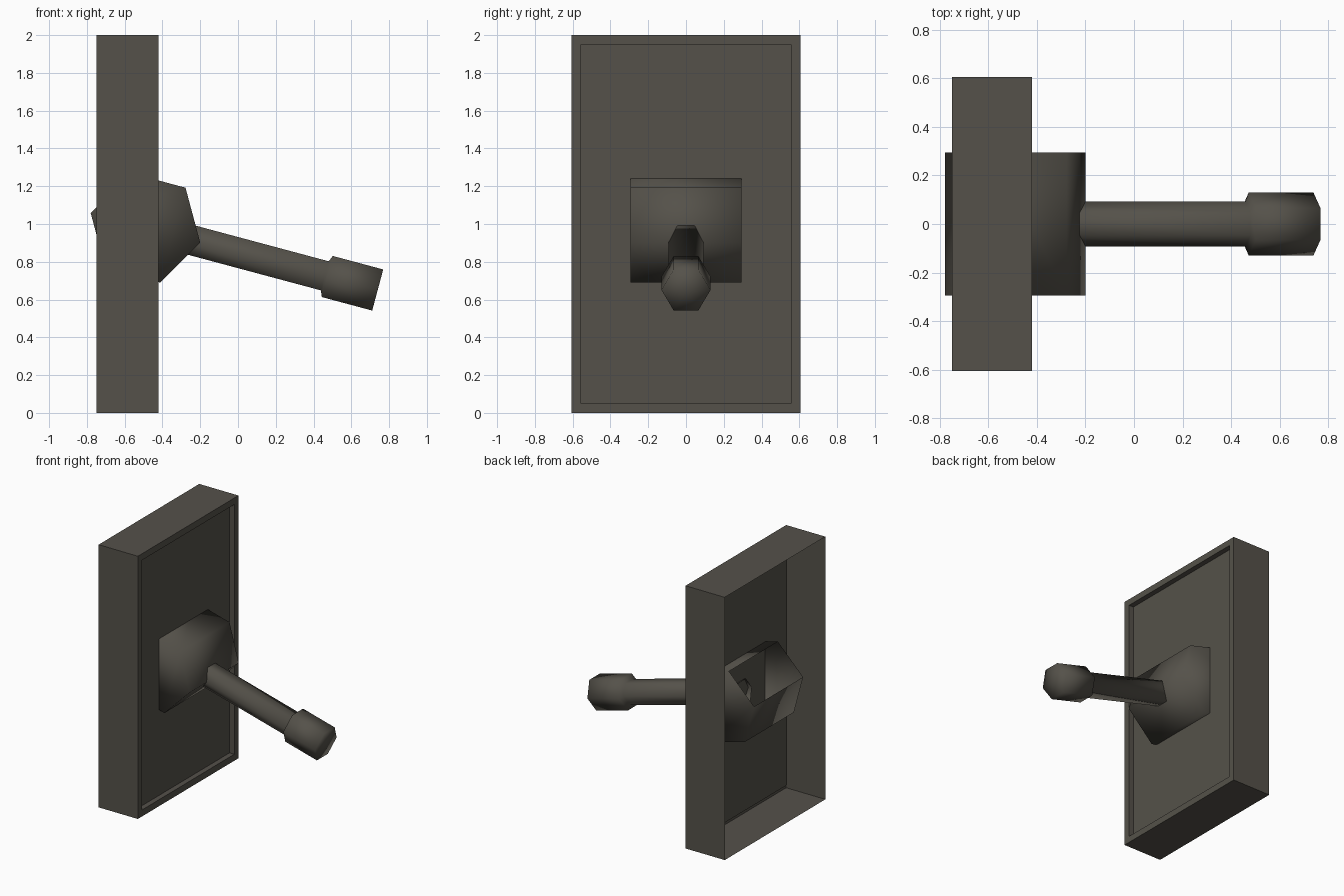
import bpy, bmesh, math
from mathutils import Vector

if "Cube" in bpy.data.objects:
    bpy.data.objects.remove(bpy.data.objects["Cube"])

mat = bpy.data.materials.new("dark warm grey")
mat.diffuse_color = (0.09, 0.083, 0.068, 1)
mat.use_nodes = True
mat.node_tree.nodes["Principled BSDF"].inputs["Base Color"].default_value = mat.diffuse_color

TILT = math.radians(15)          # lever and hub lean down towards +x
PIVOT = (-0.49, 0, 0.98)


def add_object(name, bm, smooth=False, tilted=False):
    bmesh.ops.recalc_face_normals(bm, faces=bm.faces)
    for f in bm.faces:
        f.smooth = smooth
    me = bpy.data.meshes.new(name)
    bm.to_mesh(me)
    bm.free()
    me.materials.append(mat)
    ob = bpy.data.objects.new(name, me)
    bpy.context.collection.objects.link(ob)
    if tilted:
        ob.location = PIVOT
        ob.rotation_euler = (0, TILT, 0)
    return ob


def hexagon(r):
    return [(r * math.cos(k * math.pi / 3), r * math.sin(k * math.pi / 3)) for k in range(6)]


# wall plate: box open at the back, with a recessed front panel
bm = bmesh.new()
bmesh.ops.create_cube(bm, size=1)
for v in bm.verts:
    v.co = Vector((-0.585 + v.co.x * 0.33, v.co.y * 1.21, 1 + v.co.z * 2))
bm.normal_update()
back = [f for f in bm.faces if f.normal.x < -0.9]
front = [f for f in bm.faces if f.normal.x > 0.9][0]
bmesh.ops.inset_individual(bm, faces=[front], thickness=0.07)
bmesh.ops.inset_individual(bm, faces=[front], thickness=0)
for v in front.verts:
    v.co.x = -0.46
bmesh.ops.delete(bm, geom=back, context='FACES_ONLY')
add_object("wall_plate", bm)

# hub: hexagonal prism across the plate, upper back side left open
bm = bmesh.new()
sides = [[bm.verts.new((x, y, z)) for x, z in hexagon(0.3)] for y in (-0.295, 0.295)]
for ring in sides:
    bm.faces.new(ring)
for k in range(6):
    if k != 2:
        j = (k + 1) % 6
        bm.faces.new((sides[0][k], sides[0][j], sides[1][j], sides[1][k]))
add_object("pivot_hub", bm, smooth=True, tilted=True)

# lever: six-sided rod widening into a grip, open at the hidden end
bm = bmesh.new()
profile = [(0, 0.092), (0.983, 0.092), (0.997, 0.13), (1.273, 0.13)]
rings = [[bm.verts.new((t, a, b)) for a, b in hexagon(r)] for t, r in profile]
for r0, r1 in zip(rings, rings[1:]):
    for k in range(6):
        j = (k + 1) % 6
        bm.faces.new((r0[k], r0[j], r1[j], r1[k]))
tip = bm.verts.new((1.273, 0, 0))
for k in range(6):
    bm.faces.new((rings[-1][k], rings[-1][(k + 1) % 6], tip))
add_object("lever", bm, smooth=True, tilted=True)
